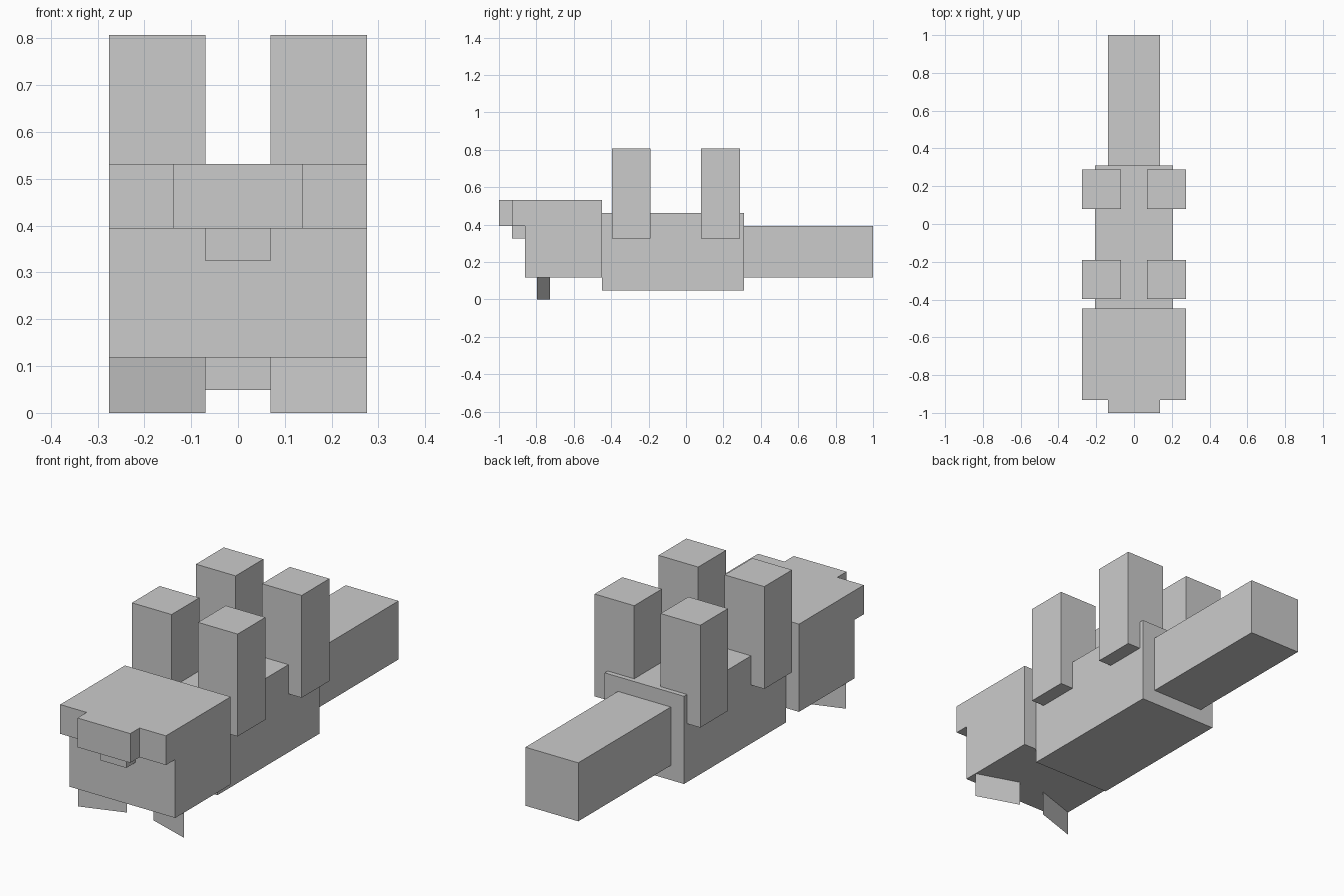
import bpy, bmesh

if "Cube" in bpy.data.objects:
    bpy.data.objects.remove(bpy.data.objects["Cube"])

U = 2 / 29      # one modelling block
Z0 = 0.118      # underside of the head


def box(name, x, y, z):
    """Box from ranges in blocks: y counted from the front tip, z from the head underside."""
    bm = bmesh.new()
    bmesh.ops.create_cube(bm, size=1)
    for v in bm.verts:
        v.co.x = x[v.co.x > 0] * U
        v.co.y = -1 + y[v.co.y > 0] * U
        v.co.z = Z0 + z[v.co.z > 0] * U
    return add(name, bm)


def add(name, bm):
    me = bpy.data.meshes.new(name)
    bm.to_mesh(me)
    bm.free()
    ob = bpy.data.objects.new(name, me)
    bpy.context.collection.objects.link(ob)
    return ob


# head, with the stepped muzzle
box("head", (-4, 4), (2, 8), (0, 6))
box("jaw_ledge", (-4, 4), (1, 2), (4, 6))
box("snout", (-2, 2), (0, 1), (4, 6))
box("nose", (-1, 1), (1, 2), (3, 4))

# body and tail
box("body", (-3, 3), (8, 19), (-1, 5))
box("tail", (-2, 2), (19, 29), (0, 4))

for side, s in (("left", -1), ("right", 1)):
    # legs pointing up
    x = sorted((s * 1, s * 4))
    for end, y in (("front", 8.75), ("back", 15.75 - 0.08)):
        box(f"{end}_leg_{side}", x, (y, y + 3), (3, 10))

    # flat angled ears under the head, outer edge forward
    bm = bmesh.new()
    pts = [(1, -0.728, 0), (4, -0.797, 0), (4, -0.797, 0.138), (1, -0.728, 0.138)]
    verts = [bm.verts.new((s * px * U, py, pz)) for px, py, pz in pts]
    bm.faces.new(verts if s > 0 else verts[::-1])
    add(f"ear_{side}", bm)
